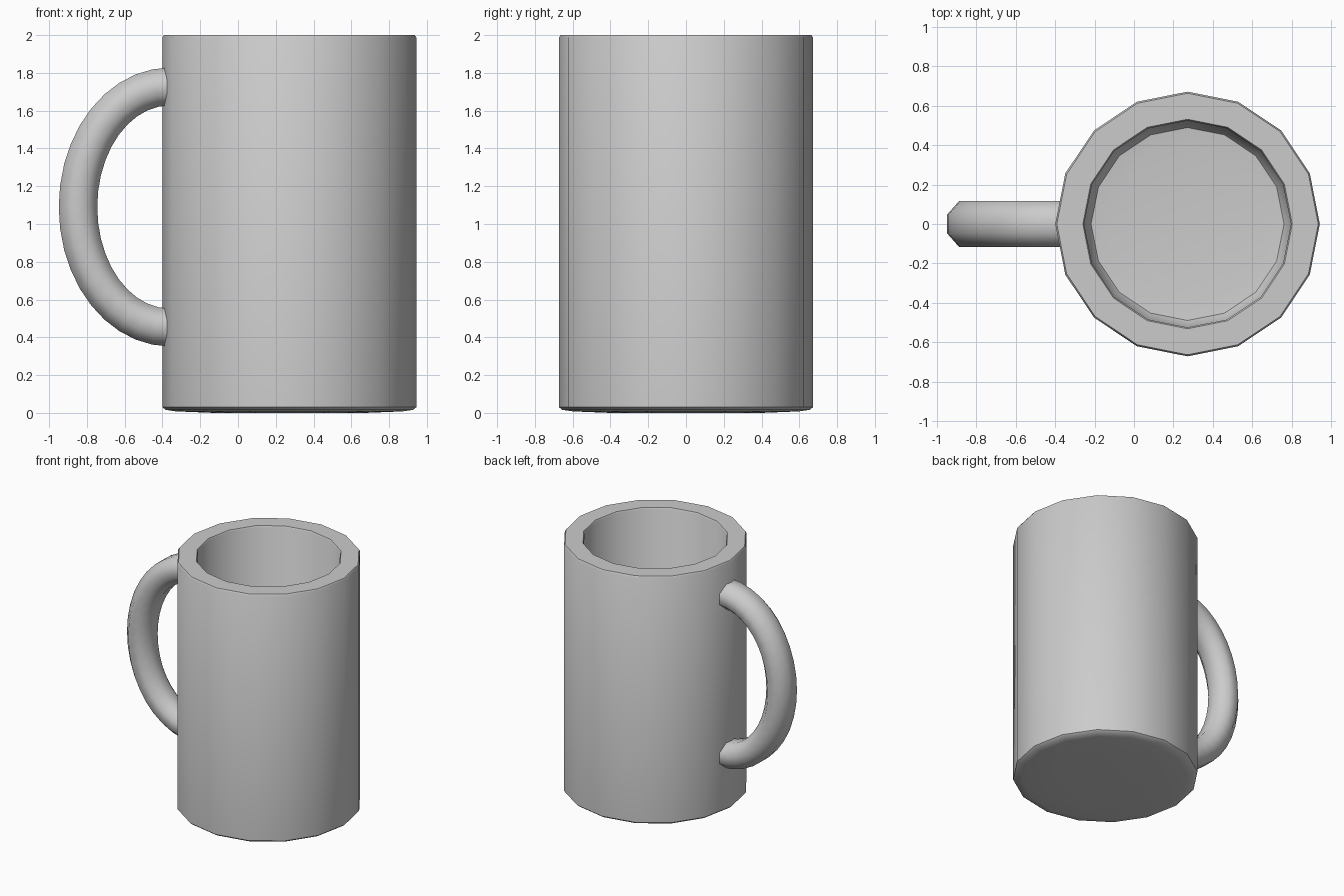
import bpy, bmesh
from math import cos, sin, pi

if "Cube" in bpy.data.objects:
    bpy.data.objects.remove(bpy.data.objects["Cube"])

SIDES = 16
CUP_X = 0.272


def skin(name, rings, angle):
    """Join closed rings of points into a tube and cap both ends."""
    bm = bmesh.new()
    loops = [[bm.verts.new(p) for p in ring] for ring in rings]
    n = len(loops[0])
    for a, b in zip(loops, loops[1:]):
        for i in range(n):
            j = (i + 1) % n
            bm.faces.new((a[i], a[j], b[j], b[i]))
    bm.faces.new(loops[0])
    bm.faces.new(loops[-1])
    bmesh.ops.recalc_face_normals(bm, faces=bm.faces)
    mesh = bpy.data.meshes.new(name)
    bm.to_mesh(mesh)
    bm.free()
    obj = bpy.data.objects.new(name, mesh)
    bpy.context.collection.objects.link(obj)
    bpy.ops.object.select_all(action='DESELECT')
    obj.select_set(True)
    bpy.context.view_layer.objects.active = obj
    bpy.ops.object.shade_smooth_by_angle(angle=angle)
    return obj


# Cup: (radius, height) from under the base, over the rim, to the inner floor
profile = [(0.40, 0.0), (0.60, 0.008), (0.655, 0.016), (0.672, 0.03),
           (0.672, 1.988), (0.664, 2.0), (0.532, 2.0), (0.525, 1.988),
           (0.522, 0.20), (0.49, 0.15), (0.40, 0.14)]
skin("cup_body",
     [[(CUP_X + r * cos(2 * pi * i / SIDES), r * sin(2 * pi * i / SIDES), z)
       for i in range(SIDES)] for r, z in profile], 0.7)

# Handle: eight-sided tube swept along a half ellipse between inner and outer arcs
HX, HZ, STEPS = -0.36, 1.09, 20
rings = []
for s in range(STEPS + 1):
    t = pi / 2 + pi * s / STEPS
    ring = []
    for k in range(8):
        a = 2 * pi * (k + 0.5) / 8
        u = cos(a) / cos(pi / 8)
        v = sin(a) / cos(pi / 8)
        ring.append((HX + (0.487 + 0.102 * u) * cos(t), 0.116 * v,
                     HZ + (0.638 + 0.1 * u) * sin(t)))
    rings.append(ring)
# run both ends into the cup wall
rings.insert(0, [(x + 0.06, y, z) for x, y, z in rings[0]])
rings.append([(x + 0.06, y, z) for x, y, z in rings[-1]])
skin("handle", rings, 0.9)
